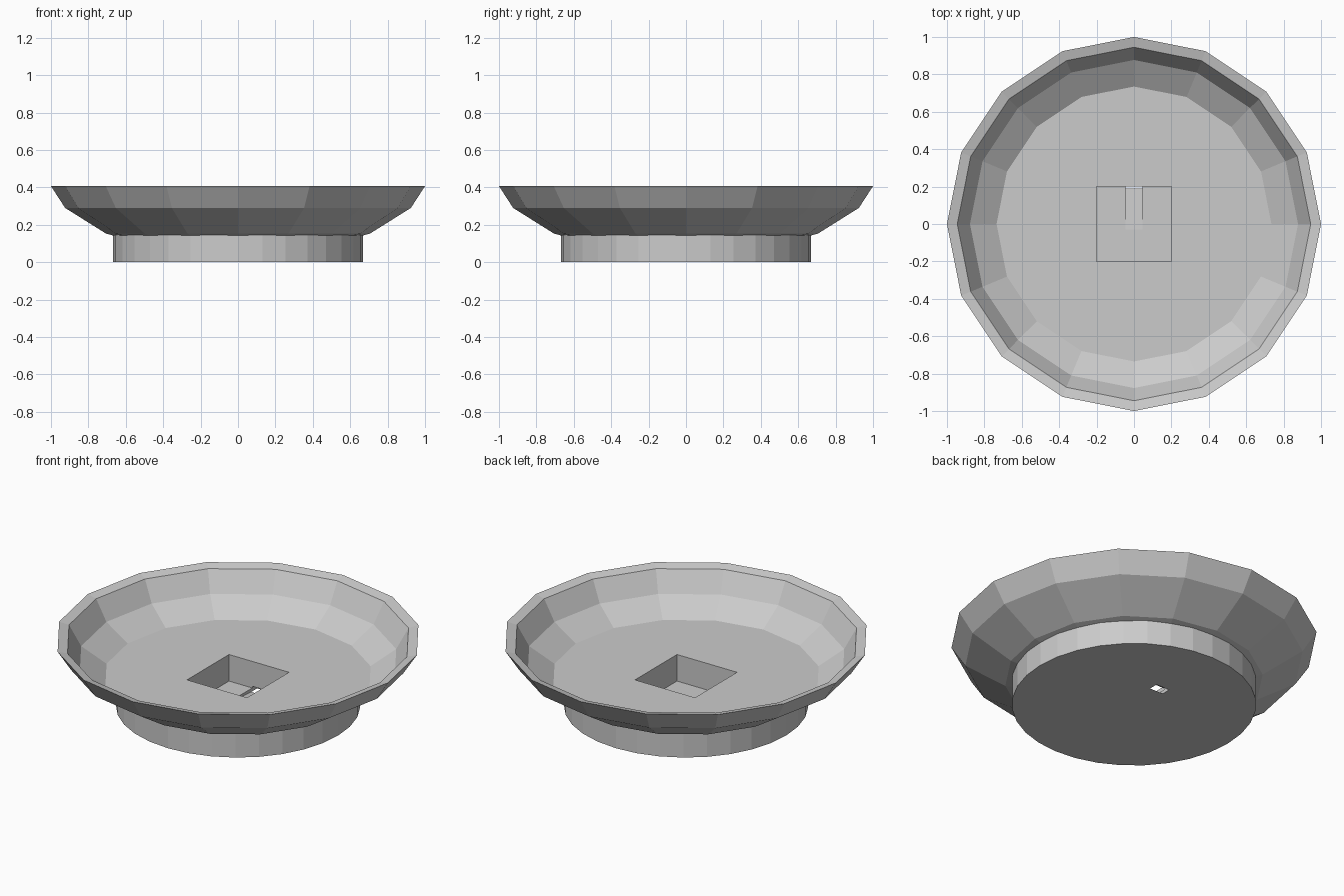
import bpy, bmesh, math

if "Cube" in bpy.data.objects:
    bpy.data.objects.remove(bpy.data.objects["Cube"])

grey = bpy.data.materials.new("plain grey")
grey.diffuse_color = (0.6, 0.6, 0.6, 1)
grey.use_nodes = True
grey.node_tree.nodes["Principled BSDF"].inputs["Base Color"].default_value = grey.diffuse_color


def make_object(name, bm):
    bmesh.ops.recalc_face_normals(bm, faces=bm.faces)
    mesh = bpy.data.meshes.new(name)
    bm.to_mesh(mesh)
    bm.free()
    mesh.materials.append(grey)
    obj = bpy.data.objects.new(name, mesh)
    bpy.context.collection.objects.link(obj)
    return obj


def lathe(name, profile, sides):
    """Closed solid from (radius, z) rings, capped at the first and last ring."""
    bm = bmesh.new()
    rings = []
    for r, z in profile:
        rings.append([bm.verts.new((r * math.cos(math.tau * i / sides),
                                    r * math.sin(math.tau * i / sides), z))
                      for i in range(sides)])
    for a, b in zip(rings, rings[1:]):
        for i in range(sides):
            j = (i + 1) % sides
            bm.faces.new((a[i], a[j], b[j], b[i]))
    bm.faces.new(rings[0])
    bm.faces.new(rings[-1])
    return make_object(name, bm)


def prism(name, profile, half_width):
    """Extrude a (y, z) outline along x."""
    bm = bmesh.new()
    a, b = [[bm.verts.new((x, y, z)) for y, z in profile]
            for x in (-half_width, half_width)]
    bm.faces.new(a)
    bm.faces.new(b)
    for i in range(len(profile)):
        j = (i + 1) % len(profile)
        bm.faces.new((a[i], a[j], b[j], b[i]))
    return make_object(name, bm)


def boolean(target, tool, operation):
    mod = target.modifiers.new(tool.name, 'BOOLEAN')
    mod.operation, mod.solver, mod.object = operation, 'EXACT', tool
    bpy.context.view_layer.objects.active = target
    bpy.ops.object.modifier_apply(modifier=mod.name)
    bpy.data.objects.remove(tool)


# Faceted dish: outside wall, rim tilted inward, inside wall, flat floor
dish = lathe("dish", [(0.66, 0.141), (0.705, 0.153), (0.924, 0.29), (1.0, 0.407),
                      (0.945, 0.393), (0.877, 0.272), (0.735, 0.18)], 16)

# Round foot under the dish
foot = lathe("foot", [(0.667, 0), (0.667, 0.145), (0.62, 0.16)], 32)
boolean(dish, foot, 'UNION')

# Square pocket in the floor
pocket = prism("pocket", [(-0.2, 0.02), (0.2, 0.02), (0.2, 0.5), (-0.2, 0.5)], 0.2)
boolean(dish, pocket, 'DIFFERENCE')

# Sloping cable slot that leaves through the underside
slot = prism("cable_slot", [(-0.03, 0.016), (0.19, 0), (0.19, -0.05),
                            (0.245, -0.05), (0.245, 0.03), (-0.03, 0.03)], 0.045)
boolean(dish, slot, 'DIFFERENCE')
